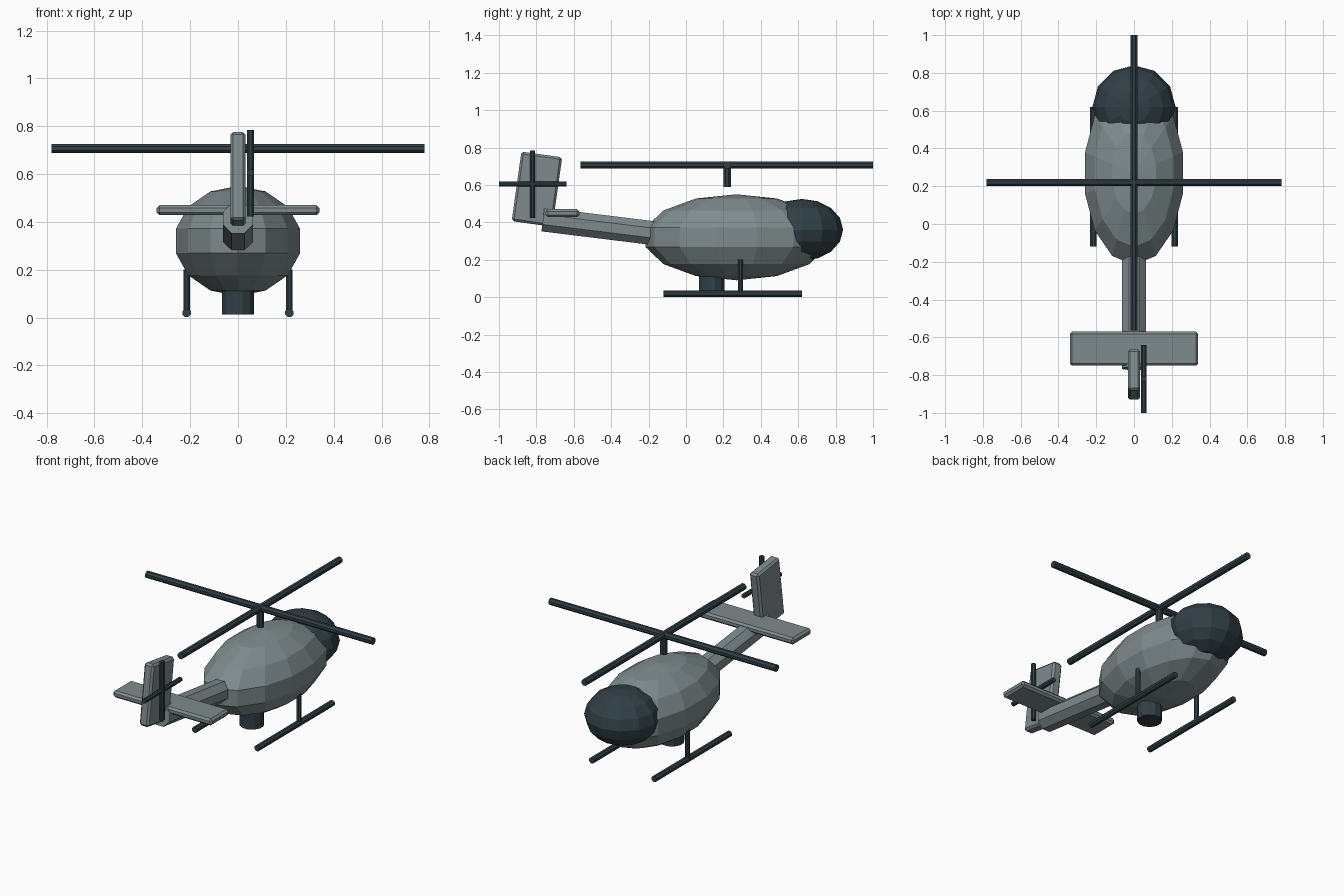
import bpy, bmesh, math
from mathutils import Vector, Matrix

if "Cube" in bpy.data.objects:
    bpy.data.objects.remove(bpy.data.objects["Cube"], do_unlink=True)


def material(name, rgb):
    m = bpy.data.materials.new(name)
    m.use_nodes = True
    m.diffuse_color = (*rgb, 1)
    m.node_tree.nodes["Principled BSDF"].inputs["Base Color"].default_value = (*rgb, 1)
    return m


GREY = material("hull grey", (0.21, 0.26, 0.27))
DARK = material("dark slate", (0.03, 0.05, 0.06))


def finish(name, bm, mat):
    bmesh.ops.recalc_face_normals(bm, faces=bm.faces)
    me = bpy.data.meshes.new(name)
    bm.to_mesh(me)
    bm.free()
    me.materials.append(mat)
    ob = bpy.data.objects.new(name, me)
    bpy.context.collection.objects.link(ob)
    return ob


def ellipsoid(name, centre, radii, segments, rings, mat):
    # faceted ball with upright axis and a vertex line facing +y
    bm = bmesh.new()
    rows = []
    for r in range(1, rings):
        t = math.pi * r / rings
        row = []
        for s in range(segments):
            a = math.tau * s / segments
            row.append(bm.verts.new((math.sin(t) * math.sin(a), math.sin(t) * math.cos(a), math.cos(t))))
        rows.append(row)
    top, bottom = bm.verts.new((0, 0, 1)), bm.verts.new((0, 0, -1))
    for s in range(segments):
        n = (s + 1) % segments
        bm.faces.new((top, rows[0][s], rows[0][n]))
        bm.faces.new((bottom, rows[-1][n], rows[-1][s]))
        for a, b in zip(rows, rows[1:]):
            bm.faces.new((a[s], b[s], b[n], a[n]))
    bmesh.ops.transform(bm, verts=bm.verts,
                        matrix=Matrix.Translation(centre) @ Matrix.Diagonal((*radii, 1)))
    return finish(name, bm, mat)


def rod(name, start, end, radius, mat, sides=8):
    start, end = Vector(start), Vector(end)
    d = end - start
    bm = bmesh.new()
    bmesh.ops.create_cone(bm, cap_ends=True, segments=sides, radius1=radius, radius2=radius,
                          depth=d.length)
    spin = Matrix.Rotation(math.pi / sides, 4, "Z")
    aim = d.to_track_quat("Z", "X").to_matrix().to_4x4()
    bmesh.ops.transform(bm, verts=bm.verts,
                        matrix=Matrix.Translation((start + end) / 2) @ aim @ spin)
    return finish(name, bm, mat)


def panel(name, centre, size, tilt, mat):
    # box with chamfered edges, tilted about x
    bm = bmesh.new()
    bmesh.ops.create_cube(bm, size=1, matrix=Matrix.Diagonal((*size, 1)))
    bmesh.ops.bevel(bm, geom=bm.edges[:], offset=0.012, segments=1, affect="EDGES")
    bmesh.ops.transform(bm, verts=bm.verts, matrix=Matrix.Translation(centre)
                        @ Matrix.Rotation(math.radians(tilt), 4, "X"))
    return finish(name, bm, mat)


# Hull and canopy
ellipsoid("fuselage", (0, 0.27, 0.32), (0.273, 0.5, 0.23), 14, 7, GREY)
ellipsoid("canopy", (0, 0.62, 0.36), (0.22, 0.22, 0.165), 12, 8, DARK)

# Tail
rod("tail_boom", (0, -0.1, 0.333), (0, -0.765, 0.415), 0.069, GREY)
panel("tailplane", (0, -0.66, 0.449), (0.68, 0.18, 0.042), 0, GREY)
panel("tail_fin", (0, -0.797, 0.577), (0.064, 0.22, 0.375), -8, GREY)

# Tail rotor
rod("tail_rotor_blade_upright", (0.052, -0.82, 0.422), (0.052, -0.82, 0.785), 0.015, DARK)
rod("tail_rotor_blade_level", (0.052, -1, 0.605), (0.052, -0.64, 0.605), 0.015, DARK)

# Main rotor
rod("rotor_mast", (0, 0.22, 0.59), (0, 0.22, 0.71), 0.022, DARK)
rod("rotor_blade_across", (-0.78, 0.22, 0.707), (0.78, 0.22, 0.707), 0.021, DARK)
rod("rotor_blade_along", (0, -0.565, 0.707), (0, 1, 0.707), 0.021, DARK)

# Landing gear
for side, x in (("left", 0.215), ("right", -0.215)):
    rod(side + "_skid", (x, -0.12, 0.019), (x, 0.62, 0.019), 0.019, DARK)
    rod(side + "_strut", (x, 0.292, 0.02), (x, 0.292, 0.2), 0.015, DARK)

# Belly pod
rod("belly_pod", (0, 0.137, 0.012), (0, 0.137, 0.16), 0.07, DARK, 12)
